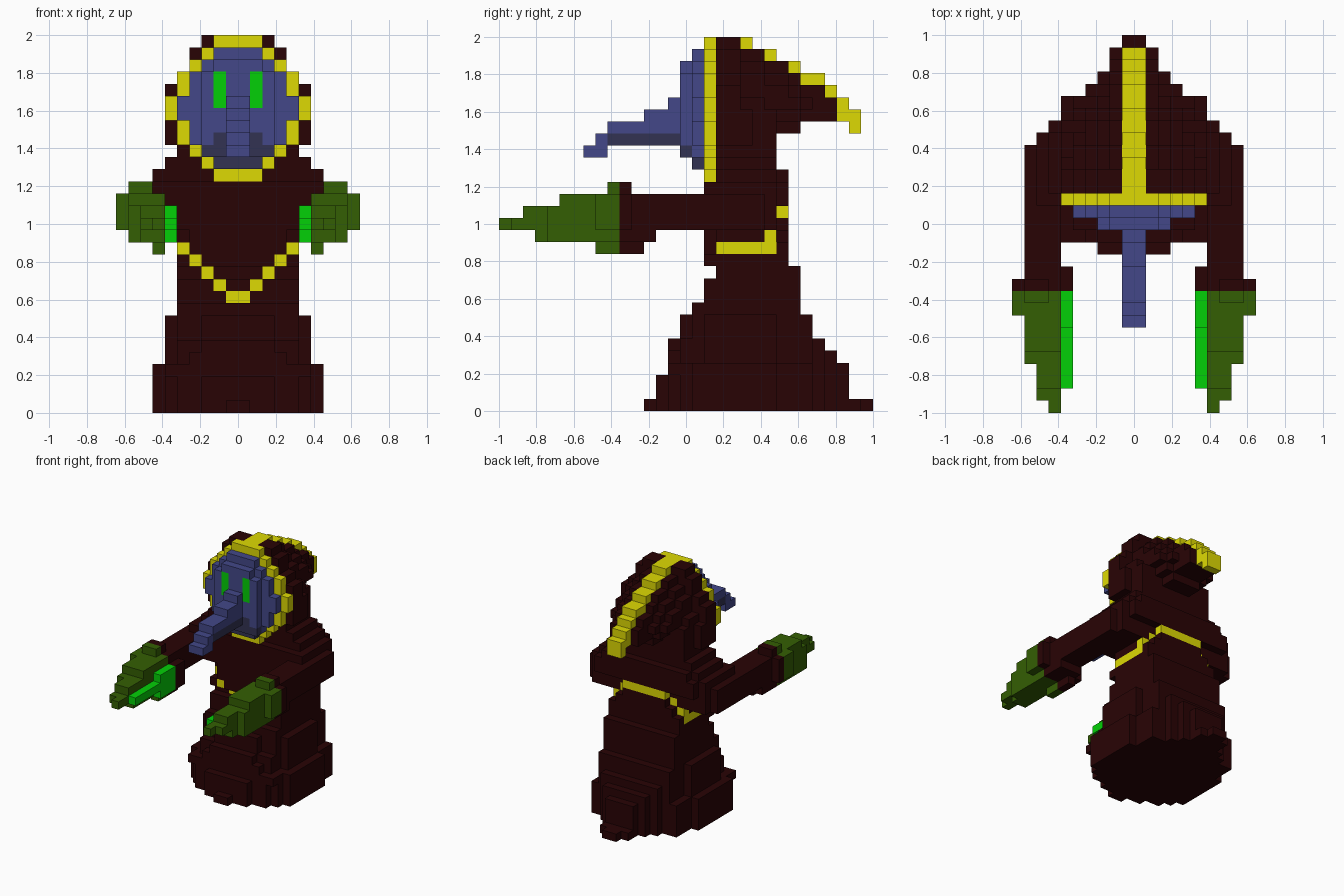
import bpy, bmesh

cube = bpy.data.objects.get("Cube")
if cube:
    bpy.data.objects.remove(cube)

U = 2 / 31          # edge of one building block
cells = {}          # (x, y, z) block -> part name


def material(name, rgb):
    m = bpy.data.materials.new(name)
    m.use_nodes = True
    m.diffuse_color = (*rgb, 1)
    m.node_tree.nodes["Principled BSDF"].inputs["Base Color"].default_value = (*rgb, 1)
    return m


def box(part, xs, ys, zs):
    """Fill blocks in half-open ranges, mirrored across x = 0."""
    for x in range(*xs):
        for y in range(*ys):
            for z in range(*zs):
                cells[x, y, z] = cells[-1 - x, y, z] = part


# Flared robe skirt: the ground plan, cut back row by row as it rises
plan = dict(zip(range(12, 31), [1, 3, 6, 6] + [7] * 7 + [6, 6, 6, 4, 3, 2, 2, 1]))
for z, half, front, back, tip in [(0, 7, 12, 31, 1), (1, 7, 13, 29, 3), (2, 7, 13, 29, 3),
                                  (3, 7, 14, 29, 6), (4, 6, 14, 28, 4), (5, 6, 14, 27, 3),
                                  (6, 6, 15, 26, 3), (7, 6, 15, 26, 3)]:
    for y in range(front, back):
        side = half if z < 4 or 16 < y < 23 else 5
        box("robe", (0, min(side, plan[y], tip + 2 * (y - front))), (y, y + 1), (z, z + 1))

# Square waist
for z0, z1, front, back in [(8, 9, 16, 25), (9, 11, 17, 25), (11, 12, 18, 25),
                            (12, 13, 17, 24), (13, 14, 18, 24), (14, 15, 18, 23)]:
    box("robe", (0, 5), (front, back), (z0, z1))
box("robe", (0, 4), (17, 24), (13, 15))

# Shawl over the shoulders, rounded at the back, and the neck
box("robe", (0, 3), (23, 24), (15, 17))
for z0, z1, half, front, back in [(15, 18, 9, 17, 22), (15, 18, 8, 22, 23), (17, 19, 7, 23, 24),
                                  (18, 19, 8, 17, 23), (19, 20, 7, 18, 23), (19, 20, 6, 23, 24),
                                  (20, 21, 6, 18, 23), (21, 23, 5, 18, 23)]:
    box("robe", (0, half), (front, back), (z0, z1))

# Yellow hem: a V in front, a band on each side, an arch behind
for a in range(5):
    box("hem", (a, a + 1), (18 if a in (2, 4) else 17, 19), (9 + a, 10 + a))
box("hem", (4, 5), (18, 23), (13, 14))
box("hem", (4, 5), (22, 23), (14, 15))
box("hem", (3, 4), (22, 23), (15, 16))
box("hem", (0, 3), (23, 24), (16, 17))

# Hood: a round front that drops and narrows into a tent-like tail
outer = {19: 2, 20: 4, 21: 5, 22: 6, 23: 6, 24: 6, 25: 6, 26: 6, 27: 5, 28: 4, 29: 4, 30: 3}
slope = [2, 3, 4, 4, 5, 6]
for y, top, cap in [(18, 31, 6), (19, 31, 6), (20, 30, 6), (21, 30, 5), (22, 29, 5),
                    (23, 29, 4), (24, 28, 4), (25, 27, 3), (26, 27, 2), (27, 26, 2)]:
    bottom = 19 if y < 23 else 23 if y < 25 else 24
    for z in range(bottom, top):
        roof = 6 if y < 20 else slope[min(5, top - 1 - z)]
        under = 6 if y < 23 else 2 + z - bottom
        box("hood", (0, min(cap, outer[z], roof, under)), (y, y + 1), (z, z + 1))

# Hood crest running over the top and down the tail
for y in range(18, 30):
    top = 31 if y < 21 else 30 - (y - 21) // 2 if y < 27 else 54 - y
    box("hood_crest", (0, 1), (y, y + 1), (top - (1 if y < 20 else 2), top))

# Face opening: inner half width per row, framed by the rim
inner = {19: 0, 20: 2, 21: 3, 22: 4, 23: 4, 24: 5, 25: 5, 26: 4, 27: 4, 28: 3, 29: 2, 30: 0}
for z, w in inner.items():
    box("hood_rim", (w, max(2, w + 1)), (17, 18), (z, z + 1))
    box("mask", (0, w), (16, 18), (z, z + 1))

# Mask front, its shaded chin and the eyes
box("mask", (0, 3), (15, 16), (21, 28))
box("mask", (0, 2), (15, 16), (28, 29))
box("mask_chin", (0, 2), (16, 17), (20, 21))
box("mask_chin", (0, 3), (15, 16), (21, 22))
box("mask_chin", (1, 2), (15, 16), (22, 23))
box("eyes", (1, 2), (15, 16), (25, 28))

# Long drooping beak
box("beak_underside", (0, 1), (9, 15), (22, 23))
for z, y0, y1 in [(21, 7, 9), (22, 8, 9), (23, 9, 15), (24, 12, 15), (25, 14, 15)]:
    box("beak", (0, 1), (y0, y1), (z, z + 1))

# Arms and flared sleeves
box("arms", (6, 9), (11, 17), (15, 18))
box("arms", (6, 9), (12, 13), (14, 15))
box("arms", (5, 9), (11, 12), (14, 17))
box("arms", (6, 7), (11, 12), (13, 14))

# Pointed hands: start depth and side range per row, narrowing to the tip
for z, start, x0, x1 in [(13, 8, 6, 7), (14, 3, 6, 9), (15, 0, 6, 10),
                         (16, 2, 6, 10), (17, 5, 6, 10), (18, 9, 7, 9)]:
    for y in range(start, 10):
        limit = 7 if y < 1 else 8 if y < 4 else 9 if y < 8 else 10
        box("hands", (x0, min(x1, limit)), (y, y + 1), (z, z + 1))
    box("arms", (x0, x1), (10, 11), (z, z + 1))
box("arms", (5, 6), (10, 11), (14, 17))

# Glowing palms
box("palms", (5, 6), (7, 10), (14, 17))
box("palms", (5, 6), (2, 7), (15, 16))

# Colours
brown = material("dark brown cloth", (0.022, 0.001, 0.0015))
yellow = material("yellow trim", (0.73, 0.7, 0.001))
blue = material("slate blue", (0.056, 0.064, 0.25))
shade = material("dark slate", (0.032, 0.032, 0.085))
green = material("moss green", (0.034, 0.113, 0.001))
bright = material("bright green", (0.001, 0.63, 0.002))
colours = {"robe": brown, "hood": brown, "arms": brown, "hem": yellow, "hood_crest": yellow,
           "hood_rim": yellow, "mask": blue, "beak": blue, "mask_chin": shade,
           "beak_underside": shade, "hands": green, "palms": bright, "eyes": bright}


def build(part, mat):
    """Make one mesh from the exposed block sides of a part."""
    bm = bmesh.new()
    corners = {}

    def vert(p):
        if p not in corners:
            corners[p] = bm.verts.new((p[0] * U, p[1] * U - 1, p[2] * U))
        return corners[p]

    for cell, owner in cells.items():
        if owner != part:
            continue
        for axis in range(3):
            b, c = (axis + 1) % 3, (axis + 2) % 3
            for side in (0, 1):
                near = list(cell)
                near[axis] += 2 * side - 1
                if tuple(near) in cells:
                    continue
                quad = []
                for s, t in ((0, 0), (1, 0), (1, 1), (0, 1)):
                    p = list(cell)
                    p[axis] += side
                    p[b] += s
                    p[c] += t
                    quad.append(vert(tuple(p)))
                bm.faces.new(quad if side else quad[::-1])
    mesh = bpy.data.meshes.new(part)
    bm.to_mesh(mesh)
    bm.free()
    mesh.materials.append(mat)
    bpy.context.collection.objects.link(bpy.data.objects.new(part, mesh))


for part, mat in colours.items():
    build(part, mat)
